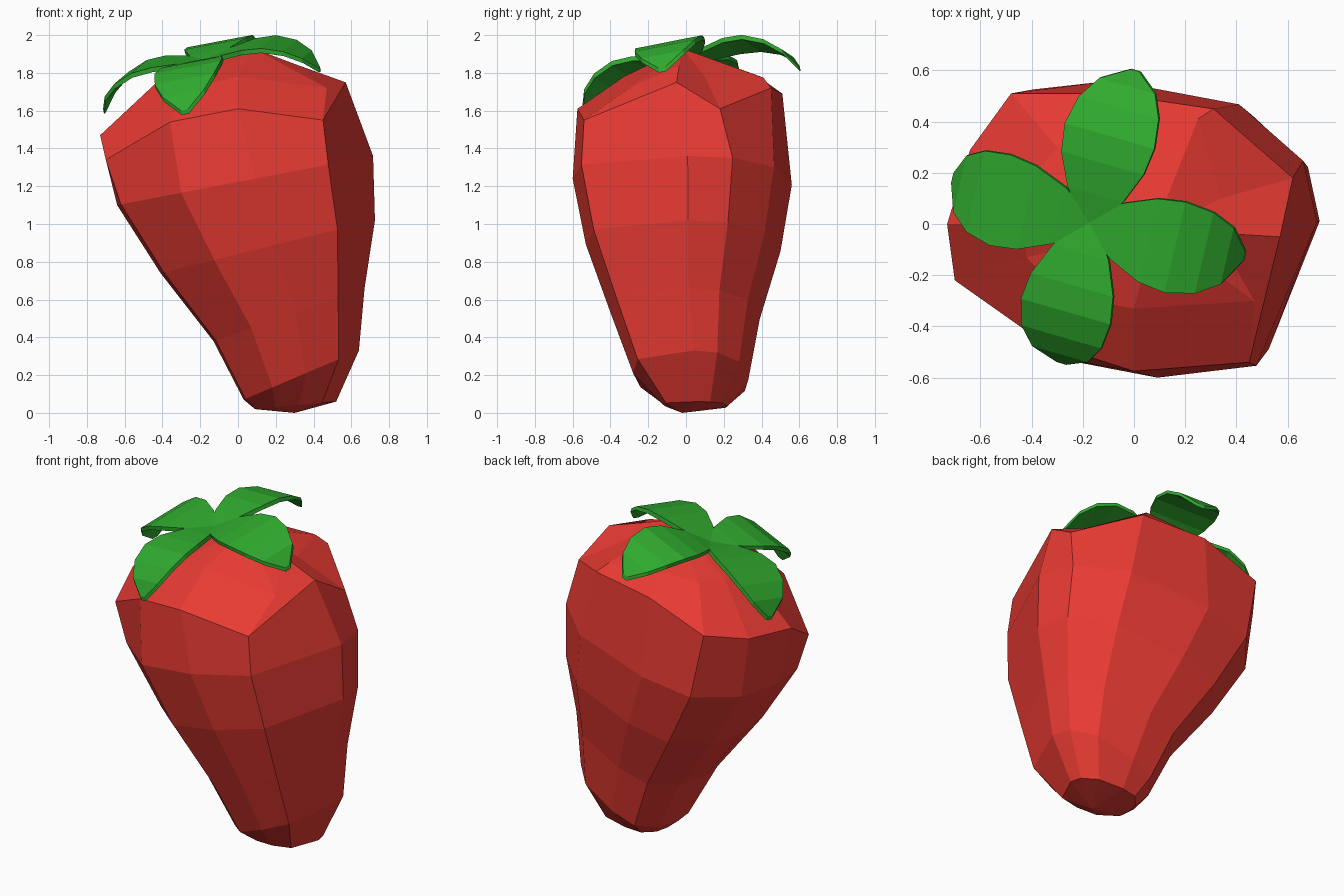
import bpy, bmesh, math
from mathutils import Matrix, Vector

if "Cube" in bpy.data.objects:
    bpy.data.objects.remove(bpy.data.objects["Cube"])


def material(name, rgb):
    m = bpy.data.materials.new(name)
    m.diffuse_color = (*rgb, 1)
    m.use_nodes = True
    m.node_tree.nodes["Principled BSDF"].inputs["Base Color"].default_value = m.diffuse_color
    return m


def add_object(name, bm, mat):
    bmesh.ops.recalc_face_normals(bm, faces=bm.faces)
    mesh = bpy.data.meshes.new(name)
    bm.to_mesh(mesh)
    bm.free()
    mesh.materials.append(mat)
    ob = bpy.data.objects.new(name, mesh)
    bpy.context.collection.objects.link(ob)
    return ob


red = material("berry red", (0.81, 0.043, 0.033))
green = material("leaf green", (0.03, 0.41, 0.028))

# Berry: an irregular 11-sided outline lofted through leaning rings
outline = [(1, .05), (.92, .46), (.55, .84), (-.18, 1), (-.64, .94), (-.92, .53),
           (-1, .03), (-.97, -.35), (-.50, -.87), (.08, -1), (.65, -.92)]
# left x, left z, right x, right z, front y, back y
rings = [(.09, .02, .52, .06, -.12, .22),
         (.03, .07, .64, .33, -.28, .33),
         (-.13, .38, .67, .66, -.40, .39),
         (-.41, .74, .725, 1.02, -.53, .50),
         (-.64, 1.10, .715, 1.36, -.60, .56)]
# Uneven shoulders: outer rim, then inner rim
rim = [(.57, -.05, 1.75), (.62, .18, 1.61), (.31, .45, 1.72), (-.1, .51, 1.69),
       (-.48, .51, 1.55), (-.64, .29, 1.49), (-.73, 0, 1.47), (-.70, -.22, 1.34),
       (-.36, -.46, 1.54), (0, -.575, 1.61), (.45, -.54, 1.55)]
inner = [(.32, -.035, 1.84), (.34, .1, 1.78), (.25, .41, 1.775), (-.08, .37, 1.79),
         (-.3, .3, 1.76), (-.4, .18, 1.75), (-.43, 0, 1.75), (-.42, -.13, 1.69),
         (-.28, -.28, 1.71), (0, -.33, 1.78), (.47, -.30, 1.72)]
bm = bmesh.new()
loops = []
for xl, zl, xr, zr, yf, yb in rings:
    loops.append([bm.verts.new((xl + (xr - xl) * (u + 1) / 2,
                                yf + (yb - yf) * (v + 1) / 2,
                                zl + (zr - zl) * (u + 1) / 2)) for u, v in outline])
for points in (rim, inner):
    loops.append([bm.verts.new(p) for p in points])
n = len(outline)
for a, b in zip(loops, loops[1:]):
    for i in range(n):
        j = (i + 1) % n
        bm.faces.new((a[i], a[j], b[j], b[i]))
for loop, tip in ((loops[0], (.30, -.02, 0)), (loops[-1], (.08, -.02, 1.93))):
    apex = bm.verts.new(tip)
    for i in range(n):
        bm.faces.new((loop[i], loop[(i + 1) % n], apex))
add_object("berry", bm, red)

# Leaves: one drooping profile (reach, height, half width), turned four times
profile = [(0, 0, .03), (.12, .022, .115), (.25, .037, .17), (.36, .03, .185),
           (.47, -.012, .165), (.55, -.075, .115), (.60, -.155, .02)]
tilt = (Matrix.Translation((-.175, .005, 1.87)) @ Matrix.Rotation(math.radians(-13), 4, 'Y')
        @ Matrix.Rotation(math.radians(8), 4, 'X'))
for name, angle in (("right", -15), ("back", 74), ("left", 165), ("front", 254)):
    place = tilt @ Matrix.Rotation(math.radians(angle), 4, 'Z')
    bm = bmesh.new()
    top, under = [], []
    for r, h, w in profile:
        for row, drop in ((top, 0), (under, .025)):
            row.append([bm.verts.new(place @ Vector((r, s * w, h - drop))) for s in (-1, 1)])
    for i in range(len(profile) - 1):
        a, b, c, d = top[i], under[i], top[i + 1], under[i + 1]
        bm.faces.new((a[0], c[0], c[1], a[1]))
        bm.faces.new((b[0], b[1], d[1], d[0]))
        for s in (0, 1):
            bm.faces.new((a[s], b[s], d[s], c[s]))
    for k in (0, -1):
        bm.faces.new((top[k][0], top[k][1], under[k][1], under[k][0]))
    add_object(name + "_leaf", bm, green)
